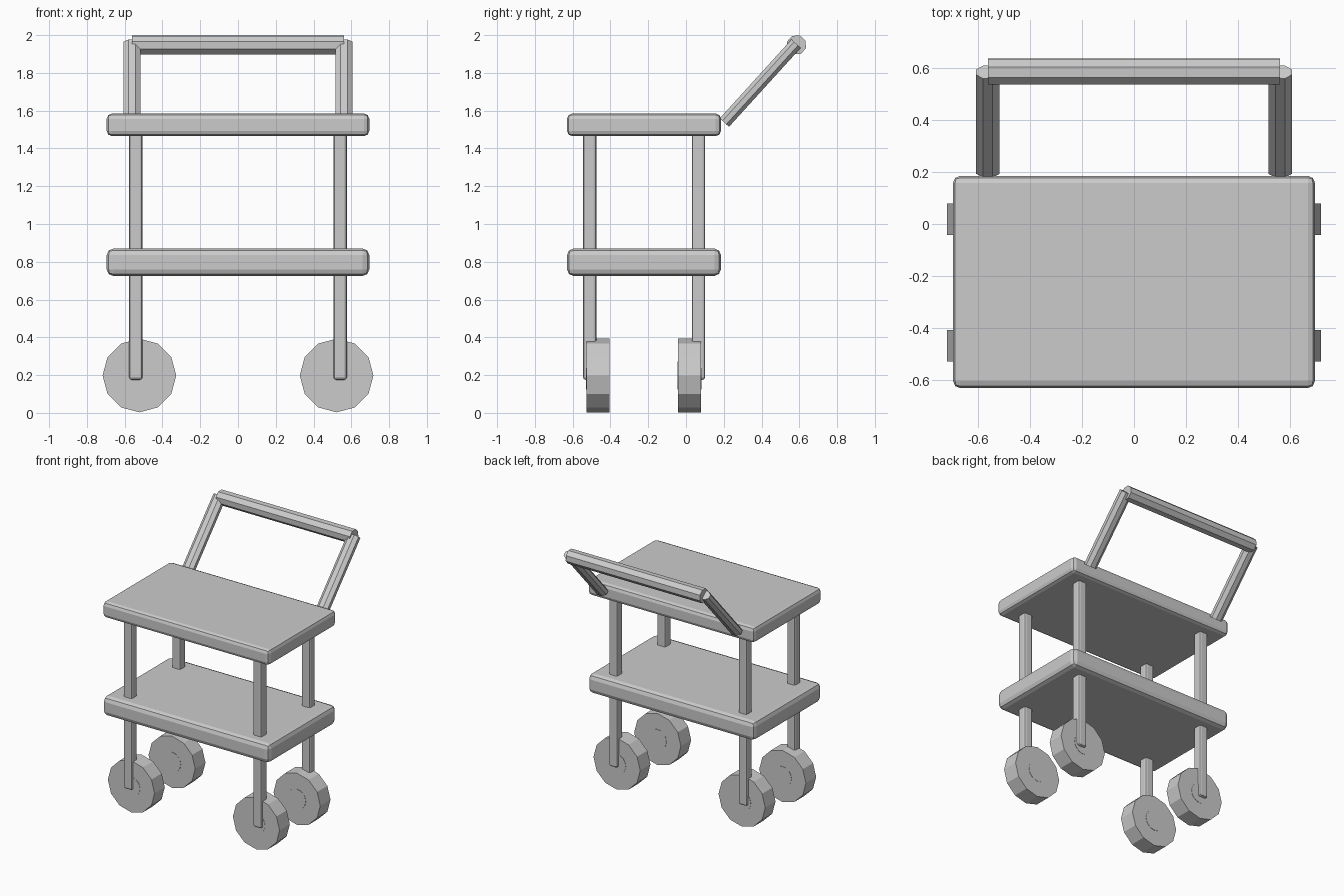
import bpy
from math import radians
from mathutils import Vector, Matrix

cube = bpy.data.objects.get("Cube")
if cube:
    bpy.data.objects.remove(cube, do_unlink=True)

grey = bpy.data.materials.new("plain grey")
grey.use_nodes = True
grey.diffuse_color = (0.6, 0.6, 0.6, 1)
grey.node_tree.nodes["Principled BSDF"].inputs["Base Color"].default_value = (0.6, 0.6, 0.6, 1)


def finish(name):
    ob = bpy.context.object
    ob.name = name
    ob.data.materials.append(grey)
    return ob


def block(name, low, high, bevel):
    """Box between two corners with rounded edges."""
    low, high = Vector(low), Vector(high)
    bpy.ops.mesh.primitive_cube_add(size=1, location=(low + high) / 2)
    ob = finish(name)
    ob.data.transform(Matrix.Diagonal((*(high - low), 1)))
    mod = ob.modifiers.new("rounded edges", "BEVEL")
    mod.width = bevel
    mod.segments = 2
    return ob


def rod(name, start, end, sides, radius_x, radius_y, turn=0):
    """Faceted rod between two points, with an elliptical section."""
    start, end = Vector(start), Vector(end)
    axis = end - start
    bpy.ops.mesh.primitive_cylinder_add(vertices=sides, radius=1, depth=axis.length)
    ob = finish(name)
    ob.data.transform(Matrix.Rotation(radians(turn), 4, "Z"))
    ob.data.transform(Matrix.Diagonal((radius_x, radius_y, 1, 1)))
    ob.rotation_euler = axis.to_track_quat("Z", "Y").to_euler()
    ob.location = (start + end) / 2
    return ob


# Shelves
block("top_shelf", (-0.695, -0.63, 1.465), (0.695, 0.185, 1.585), 0.028)
block("lower_shelf", (-0.695, -0.63, 0.725), (0.695, 0.185, 0.87), 0.035)

for side, sx in (("right", -1), ("left", 1)):
    for end, leg_y, wheel_y in (("front", -0.51, -0.467), ("back", 0.066, 0.018)):
        # Legs
        x = sx * 0.541
        block(f"{end}_{side}_leg", (x - 0.035, leg_y - 0.035, 0.175),
              (x + 0.035, leg_y + 0.035, 1.5), 0.014)
        # Wheels with thin hub discs on both faces
        x = sx * 0.522
        for part, radius, half, sides in (("wheel", 0.195, 0.061, 12), ("hub", 0.075, 0.063, 16)):
            rod(f"{end}_{side}_{part}", (x, wheel_y - half, 0.198),
                (x, wheel_y + half, 0.198), sides, radius, radius)
    # Slanted handle arms
    rod(f"{side}_handle_arm", (sx * 0.561, 0.203, 1.537), (sx * 0.561, 0.583, 1.955),
        8, 0.049, 0.036, 22.5)

# Handle grip
rod("handle_grip", (-0.56, 0.585, 1.948), (0.56, 0.585, 1.948), 8, 0.053, 0.053, 25)
